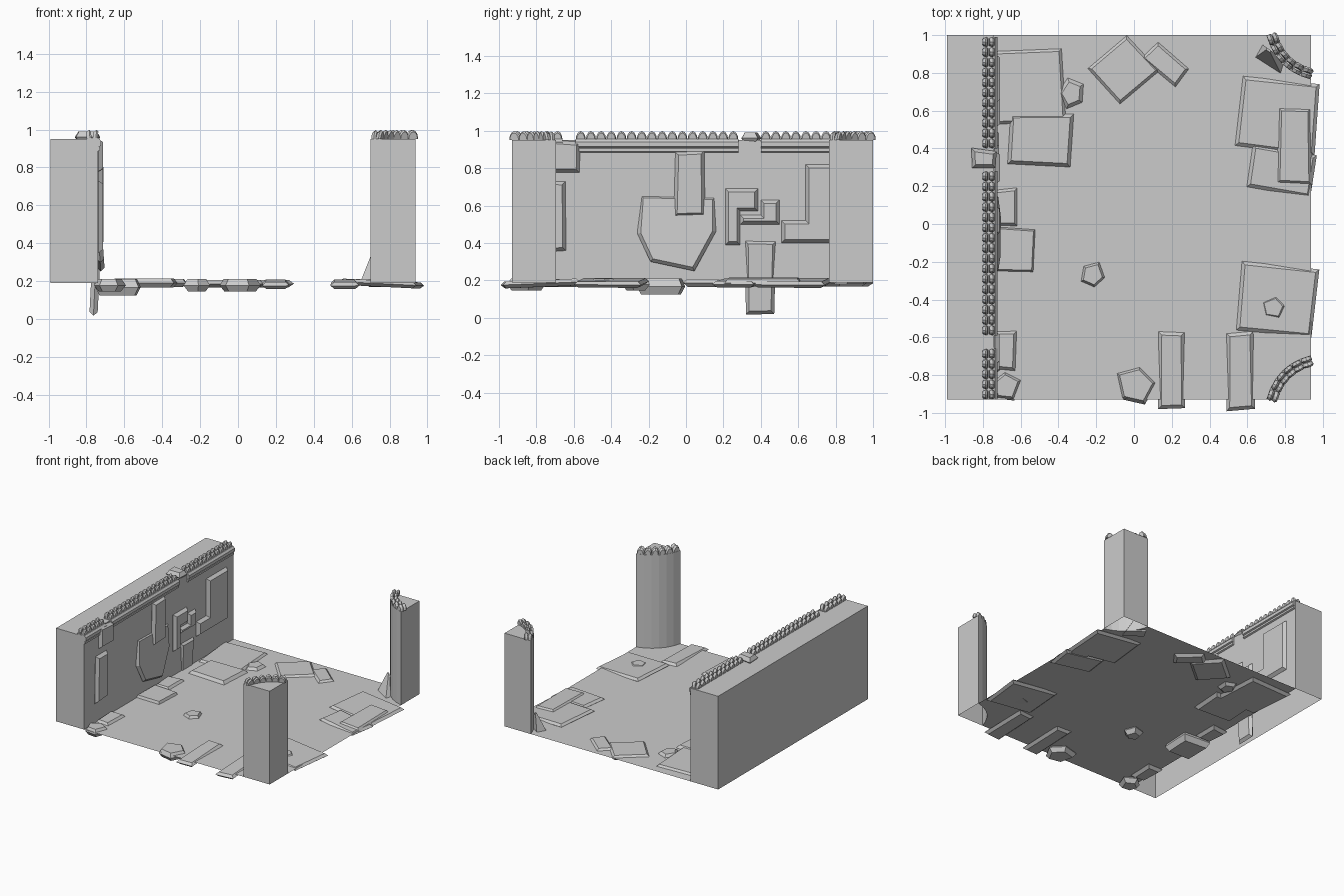
import bpy, bmesh, math, random
from mathutils import Vector

if "Cube" in bpy.data.objects:
    bpy.data.objects.remove(bpy.data.objects["Cube"])

random.seed(3)
Z0, Z1, WX = 0.19, 0.95, -0.74   # floor level, wall top, inner wall face


def finish(name, bm):
    bmesh.ops.recalc_face_normals(bm, faces=bm.faces)
    me = bpy.data.meshes.new(name)
    bm.to_mesh(me)
    bm.free()
    ob = bpy.data.objects.new(name, me)
    bpy.context.collection.objects.link(ob)


def loft(bm, rings, cap0=True):
    vs = [[bm.verts.new(p) for p in r] for r in rings]
    n = len(vs[0])
    for a, b in zip(vs, vs[1:]):
        for i in range(n):
            j = (i + 1) % n
            bm.faces.new((a[i], a[j], b[j], b[i]))
    if cap0:
        bm.faces.new(vs[0][::-1])
    bm.faces.new(vs[-1])


def offset(pts, d):
    # move every corner inward along its bisector
    P = [Vector(p) for p in pts]
    n = len(P)
    area = sum(P[i - 1].x * P[i].y - P[i].x * P[i - 1].y for i in range(n))
    s = math.copysign(1, area)
    out = []
    for i in range(n):
        a, b = (P[i] - P[i - 1]).normalized(), (P[(i + 1) % n] - P[i]).normalized()
        na, nb = Vector((-a.y, a.x)) * s, Vector((-b.y, b.x)) * s
        m = (na + nb).normalized()
        out.append(P[i] + m * d / max(0.5, m.dot(na)))
    return out


def slab(name, pts, top, bot, tilt=(0, 0), wall=False, bev=0.018):
    # broken stone: bevelled top, tapered underside, optional tilt
    cu, cv = (sum(p[k] for p in pts) / len(pts) for k in (0, 1))

    def ring(d, h):
        res = []
        for u, v in offset(pts, d):
            w = h + tilt[0] * (u - cu) + tilt[1] * (v - cv)
            res.append((WX + w, u, v) if wall else (u, v, w))
        return res
    bm = bmesh.new()
    loft(bm, [ring(bev * 1.2, bot), ring(0, (top + bot) / 2), ring(bev, top)])
    finish(name, bm)


def rect(cx, cy, w, d, deg=0, jit=0.012):
    # rotated rectangle with slightly uneven corners
    c, s = math.cos(math.radians(deg)), math.sin(math.radians(deg))
    out = []
    for i, j in ((-1, -1), (1, -1), (1, 1), (-1, 1)):
        u = i * w / 2 + random.uniform(-jit, jit)
        v = j * d / 2 + random.uniform(-jit, jit)
        out.append((cx + u * c - v * s, cy + u * s + v * c))
    return out


def chip(cx, cy, r):
    # small irregular five-sided stone
    a0 = random.uniform(0, 6)
    return [(cx + r * random.uniform(.85, 1.15) * math.cos(a0 + k * math.tau / 5),
             cy + r * random.uniform(.85, 1.15) * math.sin(a0 + k * math.tau / 5)) for k in range(5)]


def ell(a, b, c, d, ku, kv):
    # L outline: corner (a, c), far ends b and d, leg widths ku and kv
    return [(a, c), (b, c), (b, c + kv), (a + ku, c + kv), (a + ku, d), (a, d)]


def curve(sy):
    # rounded inner corner of a pillar, as seen from above
    y = -.93 if sy < 0 else 1.0
    a, c, b = (Vector((x, y - sy * k)) for x, k in ((.70, 0), (.752, .19), (.937, .235)))
    return [(1 - t) ** 2 * a + 2 * t * (1 - t) * c + t * t * b for t in [i / 6 for i in range(7)]]


def shell(name, pts):
    # upright block, open underneath
    bm = bmesh.new()
    loft(bm, [[(x, y, z) for x, y in pts] for z in (Z0, Z1)], cap0=False)
    finish(name, bm)


shell("wall", [(-.99, -.93), (WX, -.93), (WX, 1), (-.99, 1)])
shell("front_pillar", curve(-1) + [Vector((.937, -.93))])
shell("back_pillar", curve(1) + [Vector((.937, 1.0))])

# floor sheet, stopping at the pillar curves
bm = bmesh.new()
outline = [(WX, -.93), *curve(-1), *curve(1)[::-1], (WX, 1.0)]
bm.faces.new([bm.verts.new((p[0], p[1], Z0)) for p in outline])
finish("floor", bm)


# rounded crest scales standing on the wall and pillar tops
def scale(bm, pos, along, r, lean):
    side = Vector((along.y, -along.x, 0))
    prof = [(math.cos(math.pi * i / 6) * r, math.sin(math.pi * i / 6) * 0.048) for i in range(7)]
    loft(bm, [[pos + along * u * k + side * (w + lean * v) + Vector((0, 0, v * k)) for u, v in prof]
              for w, k in ((-.013, .75), (.004, 1), (.013, .8))])


def crest(name, path, rows, step):
    bm = bmesh.new()
    for a, b in zip(path, path[1:]):
        a, b = Vector((*a, Z1)), Vector((*b, Z1))
        n = max(1, round((b - a).length / step))
        d = (b - a).normalized()
        for i in range(n):
            for row, lean in rows:
                pos = a + (b - a) * (i + .5) / n + Vector((d.y, -d.x, 0)) * row
                scale(bm, pos, d, (b - a).length / n / 2, lean)
    finish(name, bm)


# cornice moulding under the crest: (depth from wall face, height)
def cornice(name, y0, y1):
    prof = [(0, .885), (.012, .89), (.012, .905), (.005, .91), (.018, .915), (.018, .94), (.005, .955), (-.06, .955)]
    bm = bmesh.new()
    loft(bm, [[(WX + x, y, z) for x, z in prof] for y in (y0, y1)])
    finish(name, bm)


for i, (y0, y1) in enumerate([(-.93, -.66), (-.59, .28), (.40, .99)]):
    crest(f"wall_crest_{i}", [(-.77, y0), (-.77, y1)], [(-.015, -.1), (.015, .1)], .054)
    cornice(f"cornice_{i}", y0, y1)
for name, path in (("front", curve(-1)), ("back", curve(1)[::-1])):
    crest(name + "_pillar_crest", path, [(.015, 0), (.04, .1)], .045)

# block wedged into the cornice gap
slab("gap_block", rect(-.79, .345, .12, .1), .99, .93)

# stones set in the wall face (y, z)
slab("wall_large_stone", [(-.245, .66), (.16, .65), (.16, .46), (.045, .25), (-.19, .30), (-.26, .45)],
     .022, -.02, (0, -.07), True)
slab("wall_hook_stone", ell(.21, .385, .69, .39, .08, -.12), .03, -.02, wall=True)
slab("wall_step_stone", ell(.50, .29, .50, .63, -.10, .05), .025, -.02, wall=True)
slab("wall_corner_stone", ell(.90, .51, .40, .82, -.26, .12), .03, -.02, wall=True)
for i, r in enumerate([(.015, .72, .15, .35), (-.66, .86, .18, .18), (-.72, .54, .14, .36)]):
    slab(f"wall_block_{i}", rect(*r), .028, -.02, wall=True)
slab("sunken_wall_stone", rect(.398, .215, .15, .41), .008, -.035, (0, .05), True)

# paving on the floor (x, y, width, depth, turn)
back_left = [(-.56, .73, .38, .39, 3), (-.50, .44, .33, .28, -3), (-.06, .81, .28, .27, 42), (.17, .845, .23, .13, -45)]
right = [(.76, .58, .41, .38, -5), (.78, .28, .35, .25, -10), (.855, .41, .18, .39, -1), (.755, -.40, .41, .36, -6)]
for i, r in enumerate(back_left):
    slab(f"back_paving_{i}", rect(*r), .205 + .008 * (i == 1), .167)
for i, r in enumerate(right):
    slab(f"side_paving_{i}", rect(*r), .203 + .009 * (i == 2), .17, (-.05, 0))
for i, x in enumerate((.195, .565)):
    slab(f"front_paving_{i}", rect(x, -.775, .155, .41), .202, .165, (0, .04))
for i, (y, w, d) in enumerate([(.09, .13, .2), (-.67, .13, .22)]):
    slab(f"wall_foot_stone_{i}", rect(-.685, y, w, d), .207, .165)
slab("wall_foot_block", rect(-.635, -.135, .23, .25), .21, .125)

# loose chips
for i, c in enumerate([(-.33, .69, .08), (.74, -.44, .075), (-.22, -.27, .08), (-.68, -.86, .085), (.01, -.85, .11)]):
    slab(f"loose_chip_{i}", chip(*c), .21, .17 if i < 2 else .145)

# shard leaning on the back pillar
bm = bmesh.new()
base = [(.64, .88), (.78, .79), (.80, .86), (.68, .95)]
tip = Vector((.71, .93))
loft(bm, [[(x, y, .18) for x, y in base], [(*tip.lerp(Vector(p), .15), .33) for p in base]])
finish("leaning_shard", bm)
